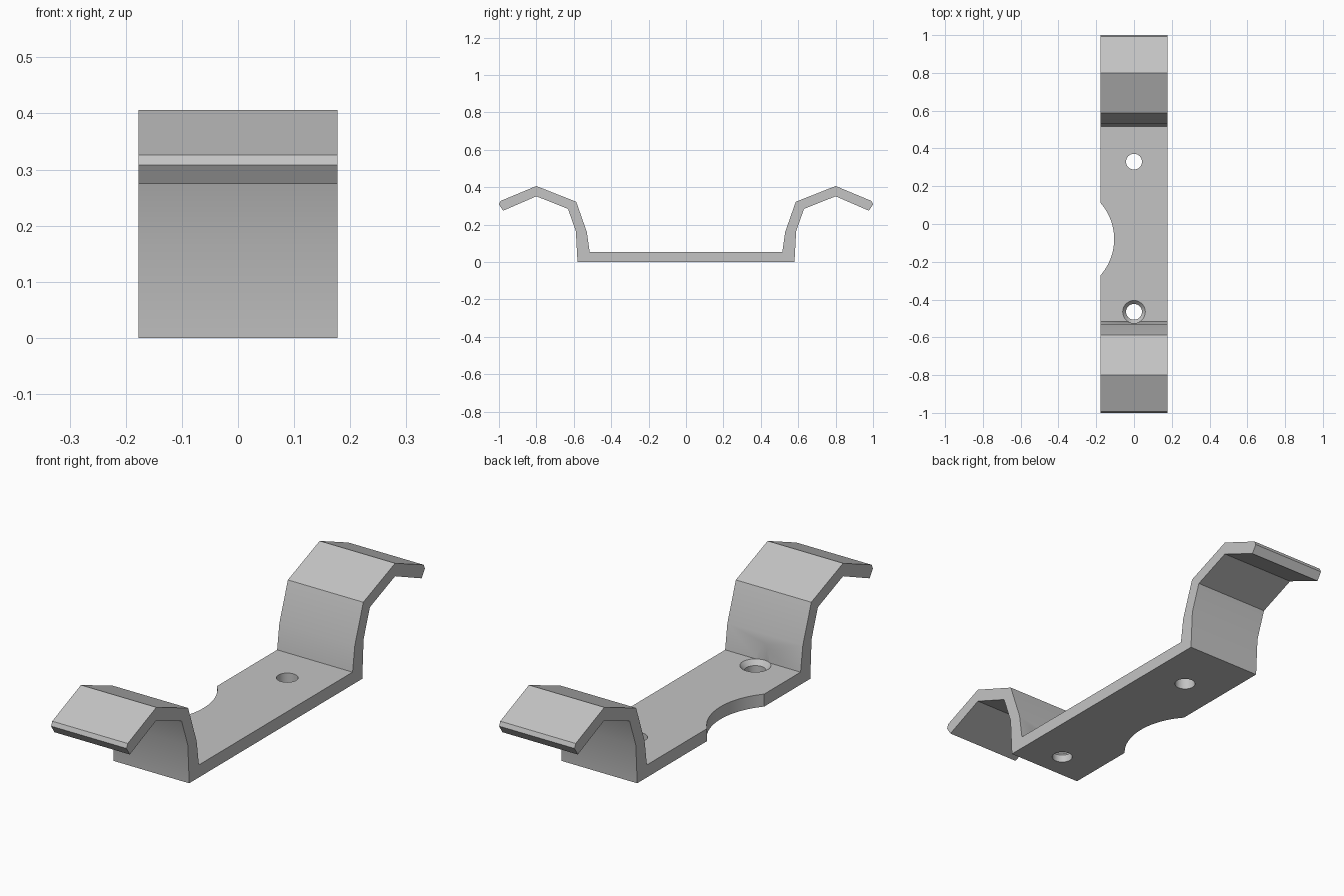
import bpy, bmesh, math

cube = bpy.data.objects.get("Cube")
if cube:
    bpy.data.objects.remove(cube, do_unlink=True)

HALF_WIDTH = 0.177

metal = bpy.data.materials.new("light grey metal")
metal.use_nodes = True
grey = (0.55, 0.55, 0.55, 1)
metal.diffuse_color = grey
metal.node_tree.nodes["Principled BSDF"].inputs["Base Color"].default_value = grey


def add_object(name, bm):
    bmesh.ops.recalc_face_normals(bm, faces=bm.faces)
    mesh = bpy.data.meshes.new(name)
    bm.to_mesh(mesh)
    bm.free()
    mesh.materials.append(metal)
    obj = bpy.data.objects.new(name, mesh)
    bpy.context.collection.objects.link(obj)
    return obj


def lathe_cutter(name, x, y, profile, sides):
    """Solid of revolution about a vertical axis from (radius, height) pairs."""
    bm = bmesh.new()
    rings = [[bm.verts.new((x + r * math.cos(math.tau * i / sides),
                            y + r * math.sin(math.tau * i / sides), z))
              for i in range(sides)] for r, z in profile]
    for low, high in zip(rings, rings[1:]):
        for i in range(sides):
            j = (i + 1) % sides
            bm.faces.new((low[i], low[j], high[j], high[i]))
    bm.faces.new(rings[0])
    bm.faces.new(rings[-1])
    obj = add_object(name, bm)
    obj.hide_render = True
    obj.hide_set(True)
    return obj


# Bent strip: half of the side outline, from floor up the inner wall to the
# lip tip and back down the outer wall, then mirrored front to back
half = [(0.515, 0.053), (0.53, 0.16), (0.587, 0.322), (0.80, 0.406),
        (0.992, 0.326), (1.0, 0.308), (0.978, 0.274), (0.80, 0.351),
        (0.631, 0.284), (0.589, 0.165), (0.58, 0.0)]
outline = half + [(-y, z) for y, z in reversed(half)]

bm = bmesh.new()
side = bm.faces.new([bm.verts.new((-HALF_WIDTH, y, z)) for y, z in outline])
swept = bmesh.ops.extrude_face_region(bm, geom=[side], use_keep_orig=True)
bmesh.ops.translate(bm, vec=(2 * HALF_WIDTH, 0, 0),
                    verts=[v for v in swept["geom"] if isinstance(v, bmesh.types.BMVert)])
bracket = add_object("bent_bracket", bm)

# Plain hole, countersunk hole beside the front wall, and curved side notch
cutters = [
    lathe_cutter("plain_hole_cutter", 0, 0.33, [(0.042, -0.1), (0.042, 0.15)], 32),
    lathe_cutter("countersunk_hole_cutter", 0, -0.465,
                 [(0.042, -0.1), (0.042, 0.033), (0.06, 0.053), (0.06, 0.2)], 32),
    lathe_cutter("side_notch_cutter", -0.396, -0.08, [(0.291, -0.1), (0.291, 0.15)], 64),
]
for cutter in cutters:
    cut = bracket.modifiers.new(cutter.name, "BOOLEAN")
    cut.operation = "DIFFERENCE"
    cut.solver = "EXACT"
    cut.object = cutter

# Bake the cuts, then smooth the gentle wall bends and round holes
bpy.ops.object.select_all(action="DESELECT")
bracket.select_set(True)
bpy.context.view_layer.objects.active = bracket
for cutter in cutters:
    bpy.ops.object.modifier_apply(modifier=cutter.name)
    bpy.data.objects.remove(cutter, do_unlink=True)
bpy.ops.object.shade_smooth_by_angle(angle=math.radians(30))
